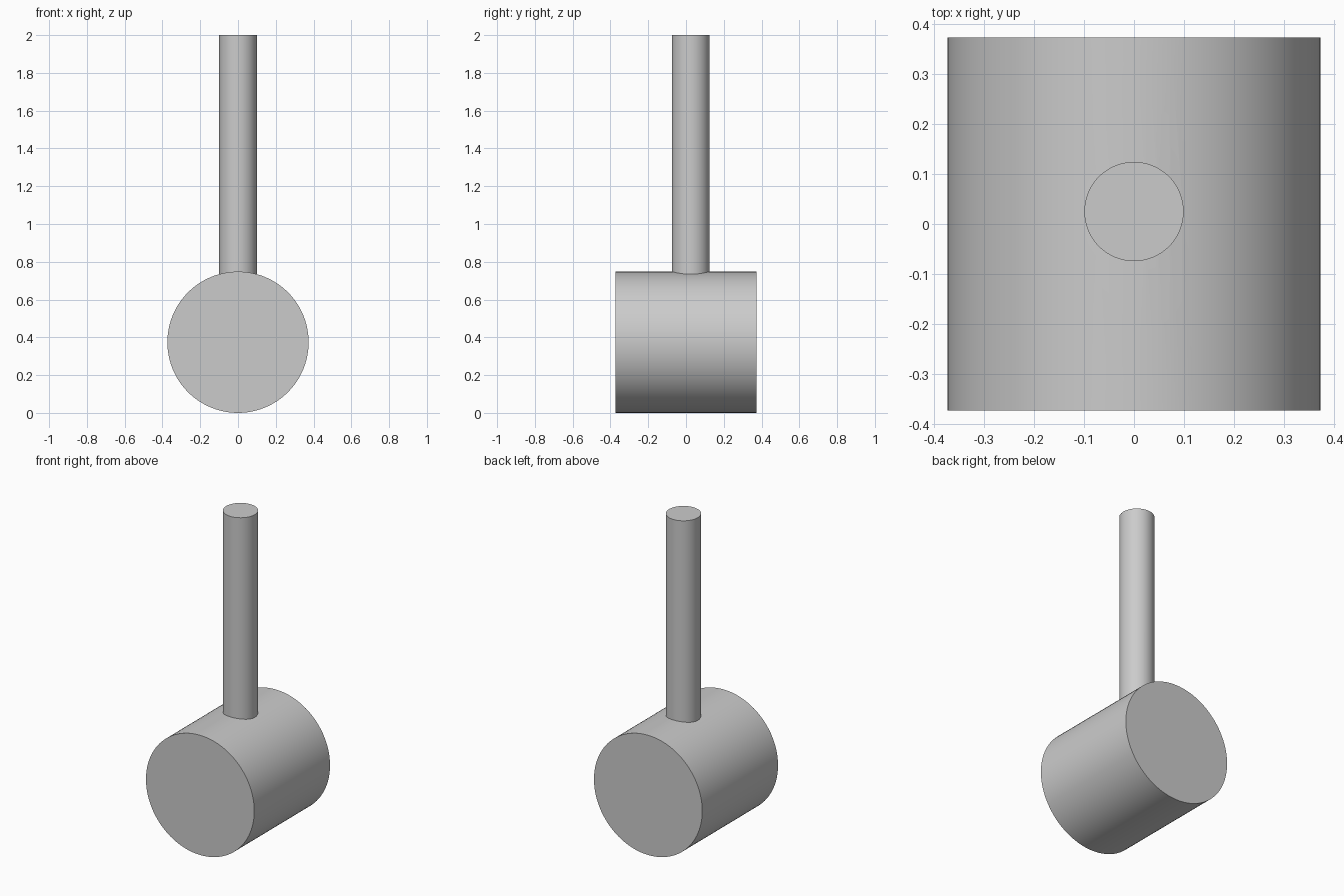
import bpy
import math

cube = bpy.data.objects.get("Cube")
if cube:
    bpy.data.objects.remove(cube, do_unlink=True)

GREY = (0.6, 0.6, 0.6, 1)
grey = bpy.data.materials.new("light grey")
grey.use_nodes = True
grey.diffuse_color = GREY
grey.node_tree.nodes["Principled BSDF"].inputs["Base Color"].default_value = GREY


def cylinder(name, radius, length, centre, tilt=0):
    bpy.ops.mesh.primitive_cylinder_add(
        vertices=96, radius=radius, depth=length,
        location=centre, rotation=(tilt, 0, 0))
    part = bpy.context.object
    part.name = name
    part.data.materials.append(grey)
    bpy.ops.object.shade_smooth_by_angle(angle=math.radians(30))
    return part


# Mallet head lying front to back
R = 0.374
head = cylinder("mallet_head", R, 2 * R, (0, 0, R), math.pi / 2)

# Upright handle, set slightly behind the middle and sunk into the head
BOTTOM, TOP = 0.6, 2.0
handle = cylinder("handle", 0.0995, TOP - BOTTOM, (0, 0.025, (TOP + BOTTOM) / 2))

# Fuse the two so that no hidden surfaces remain inside
union = head.modifiers.new("join_handle", "BOOLEAN")
union.operation = "UNION"
union.solver = "EXACT"
union.object = handle
bpy.context.view_layer.objects.active = head
bpy.ops.object.modifier_move_to_index(modifier=union.name, index=0)
bpy.ops.object.modifier_apply(modifier=union.name)
bpy.data.objects.remove(handle, do_unlink=True)
head.name = "mallet"
bpy.ops.object.select_all(action="DESELECT")
head.select_set(True)
bpy.ops.object.shade_smooth_by_angle(angle=math.radians(30))
